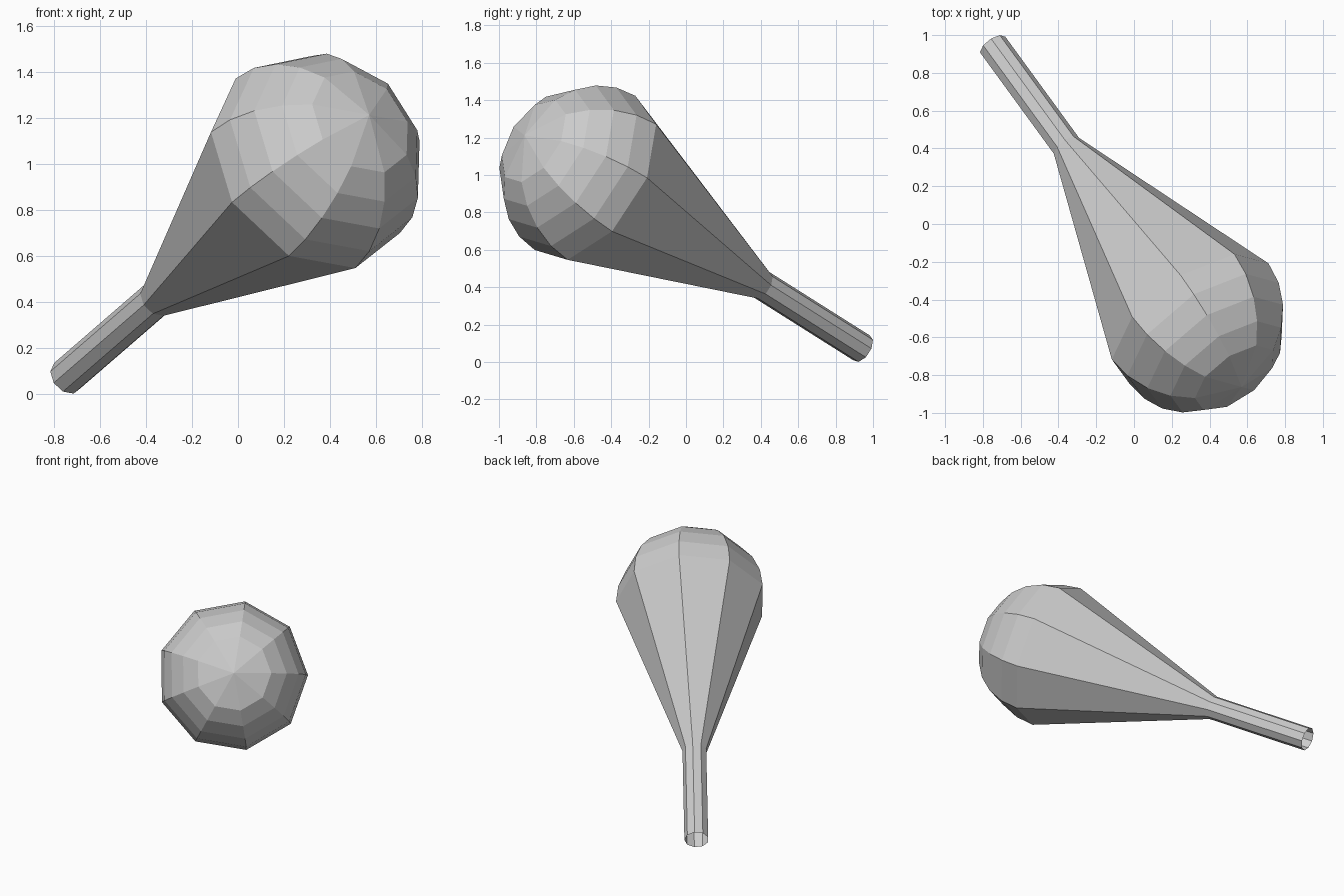
import bpy, bmesh
from math import sin, cos, pi, radians
from mathutils import Vector, Matrix

if "Cube" in bpy.data.objects:
    bpy.data.objects.remove(bpy.data.objects["Cube"])

SIDES = 9
START = Vector((-0.747, 0.944, 0.072))     # centre of the open handle end
CENTRE = Vector((0.308, -0.503, 0.985))    # centre of the rounded end

# Tilted frame: local z runs along the axis, local x stays level
axis = (CENTRE - START).normalized()
side = Vector((0, 0, 1)).cross(axis).normalized()
up = axis.cross(side)
frame = Matrix((side, up, axis)).transposed().to_4x4()
frame.translation = START
LENGTH = (CENTRE - START).length
NECK, THIN, WIDE = 0.745, 0.081, 0.5


def lathe(name, profile):
    """Spin (radius, height) points into a faceted shell; radius 0 closes to a tip."""
    bm = bmesh.new()
    rings = []
    for r, h in profile:
        count = SIDES if r > 0 else 1
        rings.append([bm.verts.new((r * cos(2 * pi * i / SIDES),
                                    r * sin(2 * pi * i / SIDES), h))
                      for i in range(count)])
    for a, b in zip(rings, rings[1:]):
        for i in range(SIDES):
            j = (i + 1) % SIDES
            if len(b) == 1:
                bm.faces.new((a[i], a[j], b[0]))
            else:
                bm.faces.new((a[i], a[j], b[j], b[i]))
    mesh = bpy.data.meshes.new(name)
    bm.to_mesh(mesh)
    bm.free()
    obj = bpy.data.objects.new(name, mesh)
    bpy.context.collection.objects.link(obj)
    obj.matrix_world = frame
    return obj


# Thin open-ended handle
lathe("handle", [(THIN, 0), (THIN, NECK)])

# Flared cone with a domed end
dome = [(WIDE * sin(radians(a)), LENGTH + WIDE * cos(radians(a)))
        for a in (90, 75, 60, 45, 30)]
lathe("head", [(THIN, NECK)] + dome + [(0, LENGTH + WIDE)])
